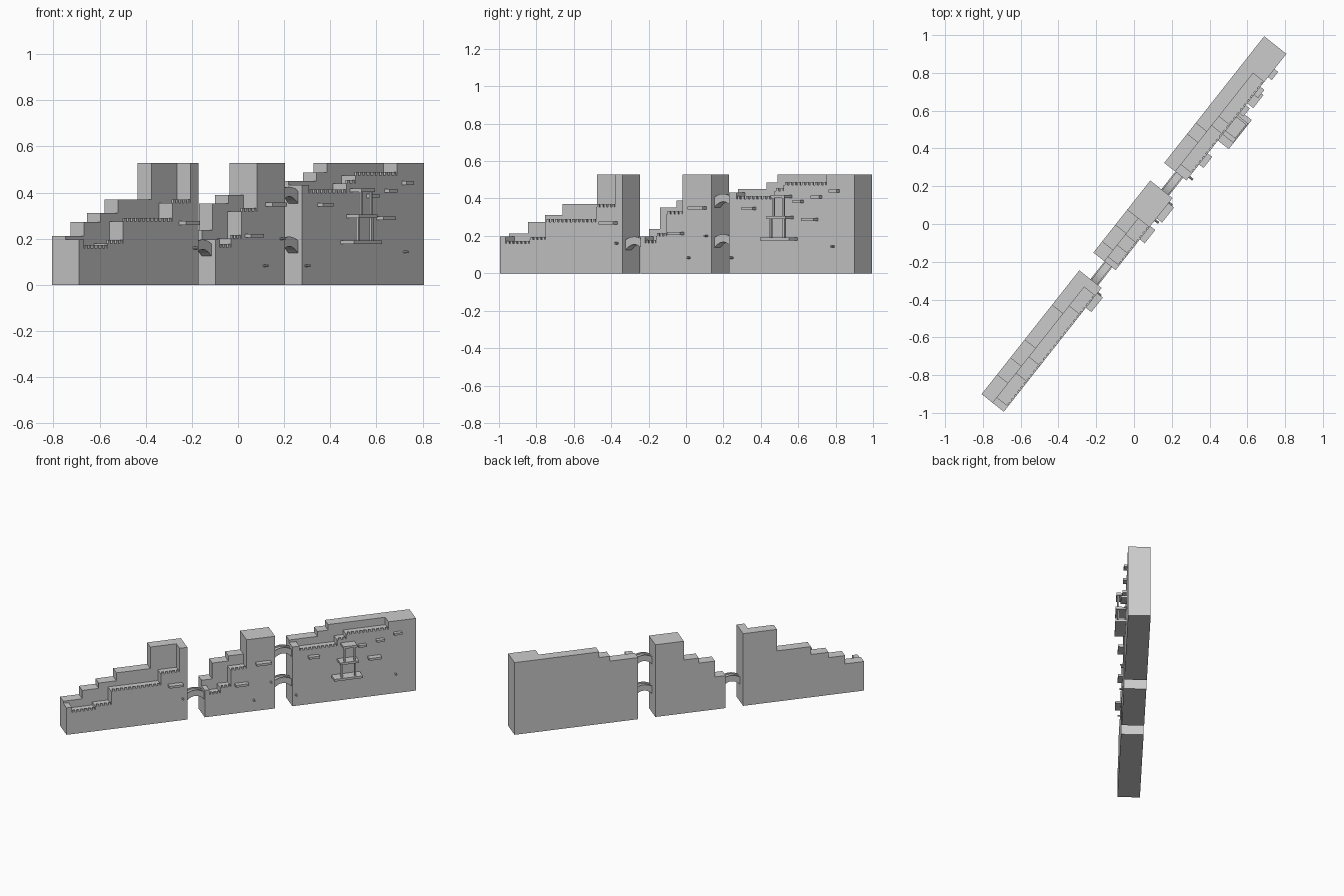
import bpy, bmesh, math
from mathutils import Matrix

if "Cube" in bpy.data.objects:
    bpy.data.objects.remove(bpy.data.objects["Cube"])

# The wall runs diagonally: s = along the wall, d = outward from mid-thickness, z = up
ROT = Matrix.Rotation(math.radians(51.7), 4, 'Z')
HALF = 0.075
TOP = 0.527


def finish(name, bm):
    bmesh.ops.transform(bm, matrix=ROT, verts=bm.verts)
    bmesh.ops.recalc_face_normals(bm, faces=bm.faces)
    mesh = bpy.data.meshes.new(name)
    bm.to_mesh(mesh)
    bm.free()
    obj = bpy.data.objects.new(name, mesh)
    bpy.context.collection.objects.link(obj)
    return obj


def extrude_profile(bm, points, d0, d1):
    face = bm.faces.new([bm.verts.new((s, -d0, z)) for s, z in points])
    res = bmesh.ops.extrude_face_region(bm, geom=[face])
    verts = [v for v in res['geom'] if isinstance(v, bmesh.types.BMVert)]
    bmesh.ops.translate(bm, verts=verts, vec=(0, d0 - d1, 0))
    bm.faces.new(list(reversed(face.verts))) if not face.is_valid else None


def add_box(bm, s0, s1, d0, d1, z0, z1):
    m = (Matrix.Translation(((s0 + s1) / 2, -(d0 + d1) / 2, (z0 + z1) / 2))
         @ Matrix.Diagonal((s1 - s0, d1 - d0, z1 - z0, 1)))
    bmesh.ops.create_cube(bm, size=1, matrix=m)


def stepped_wall(name, steps, end, d0, d1):
    pts = [(steps[0][0], 0)]
    for i, (s, z) in enumerate(steps):
        nxt = steps[i + 1][0] if i + 1 < len(steps) else end
        pts += [(s, z), (nxt, z)]
    pts.append((end, 0))
    bm = bmesh.new()
    extrude_profile(bm, pts, d0, d1)
    finish(name, bm)


def battlements(name, runs):
    bm = bmesh.new()
    for s0, s1, z in runs:
        n = max(2, round((s1 - s0) / 0.028))
        p = (s1 - s0) / n
        for i in range(n):
            a = s0 + p * (i + 0.25)
            add_box(bm, a, a + p * 0.55, HALF - 0.01, HALF, z - 0.002, z + 0.015)
    finish(name, bm)


# Three wall sections: (name, back steps, front walkway steps, end)
sections = [
    ("west_wall",
     [(-1.207, .212), (-1.076, .273), (-.962, .312), (-.84, .37), (-.606, TOP)],
     [(-1.207, .197), (-1.17, .158), (-1.007, .18), (-.898, .275), (-.554, .355), (-.426, TOP)],
     -.372),
    ("middle_wall",
     [(-.252, .237), (-.178, .353), (-.066, .39), (.037, TOP)],
     [(-.252, .197), (-.22, .162), (-.144, .2), (-.072, .318), (.037, TOP)],
     .234),
    ("east_wall",
     [(.353, .45), (.548, .486), (.622, TOP)],
     [(.353, .432), (.402, .398), (.663, .44), (.725, .473), (1.017, TOP)],
     1.207),
]
for name, back, front, end in sections:
    stepped_wall(name + "_back", back, end, -HALF, 0)
    stepped_wall(name + "_walkway", front, end, 0, HALF)
    battlements(name + "_battlements",
                [(front[i][0], front[i + 1][0], front[i][1]) for i in range(1, len(front) - 1)])


# Arched bridges with thin side rails
def bridge(name, s0, s1, z):
    bm = bmesh.new()
    n = 8
    half, mid = (s1 - s0) / 2, (s0 + s1) / 2

    def arc(peak, drop):
        return [(mid + half * t, peak - drop * t * t) for t in [2 * i / n - 1 for i in range(n + 1)]]

    bottom = arc(z - .042, .03)
    extrude_profile(bm, bottom + arc(z - .01, .018)[::-1], 0, .052)
    for d in (0, .044):
        extrude_profile(bm, arc(z - .012, .018) + arc(z, .018)[::-1], d, d + .008)
    finish(name, bm)


bridge("west_bridge", -.372, -.252, .196)
bridge("east_bridge_lower", .234, .353, .209)
bridge("east_bridge_upper", .234, .353, .425)

# Ledges on the front face: s start, s end, depth, z centre
ledges = [(-.506, -.408, .037, .268), (-.045, .045, .033, .212), (.098, .2, .037, .348),
          (.461, .535, .03, .347), (.873, .96, .04, .288), (1.05, 1.105, .025, .441),
          (.93, .985, .027, .407), (.805, .86, .027, .385)]
for i, (s0, s1, dep, z) in enumerate(ledges):
    bm = bmesh.new()
    add_box(bm, s0, s1, HALF - .005, HALF + dep, z - .008, z + .008)
    finish("ledge_%d" % (i + 1), bm)

# Tiered platform carried on posts
bm = bmesh.new()
for s0, s1, dep, z in [(.622, .818, .073, .184), (.663, .792, .07, .297), (.687, .782, .065, .41)]:
    add_box(bm, s0, s1, HALF - .005, HALF + dep, z - .008, z + .008)
finish("tier_platforms", bm)
bm = bmesh.new()
for s0, s1, z0, z1 in [(.678, .77, .19, .291), (.698, .766, .303, .404)]:
    for s in (s0, s1):
        add_box(bm, s - .006, s + .006, .122, .134, z0, z1)
finish("tier_posts", bm)

# Small pegs
for i, (s, z) in enumerate([(-.406, .16), (.085, .083), (.203, .2), (.377, .083), (1.065, .143)]):
    bm = bmesh.new()
    m = Matrix.Translation((s, -.085, z)) @ Matrix.Rotation(math.pi / 2, 4, 'X')
    bmesh.ops.create_cone(bm, cap_ends=True, segments=8, radius1=.006, radius2=.006, depth=.028, matrix=m)
    finish("peg_%d" % (i + 1), bm)
